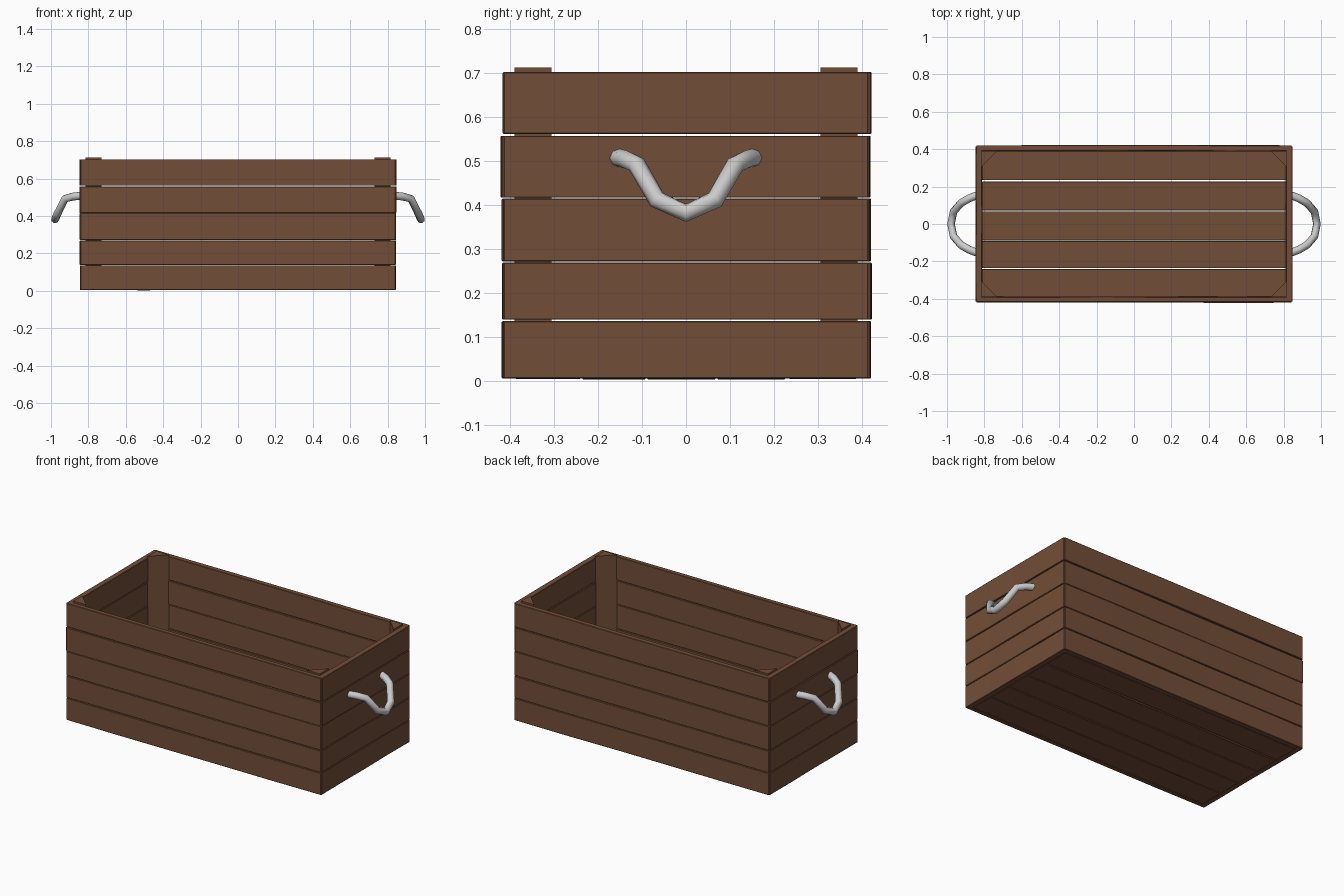
import bpy, bmesh, random
from mathutils import Vector

if "Cube" in bpy.data.objects:
    bpy.data.objects.remove(bpy.data.objects["Cube"])

random.seed(4)
wood = bpy.data.materials.new("brown_wood")
wood.diffuse_color = (0.17, 0.075, 0.038, 1)
wood.use_nodes = True
wood.node_tree.nodes["Principled BSDF"].inputs["Base Color"].default_value = wood.diffuse_color


def finish(bm, name, mat=wood):
    bmesh.ops.recalc_face_normals(bm, faces=bm.faces[:])
    me = bpy.data.meshes.new(name)
    bm.to_mesh(me)
    bm.free()
    ob = bpy.data.objects.new(name, me)
    bpy.context.collection.objects.link(ob)
    if mat:
        me.materials.append(mat)
    return ob


def plank(name, lo, hi, along, thin, cuts=4, warp=0.003):
    """Board between two corners, slightly warped across its thickness."""
    lo, hi = Vector(lo), Vector(hi)
    bm = bmesh.new()
    bmesh.ops.create_cube(bm, size=1)
    for v in bm.verts:
        v.co = Vector([(lo[i] + hi[i]) / 2 + v.co[i] * (hi[i] - lo[i]) for i in range(3)])
    length_edges = [e for e in bm.edges
                    if abs(e.verts[0].co[along] - e.verts[1].co[along]) > 1e-4]
    bmesh.ops.subdivide_edges(bm, edges=length_edges, cuts=cuts, use_grid_fill=True)
    shift = {}
    for v in bm.verts:
        key = round(v.co[along], 3)
        if lo[along] + 0.01 < key < hi[along] - 0.01:
            v.co[thin] += shift.setdefault(key, random.uniform(-warp, warp))
    ob = finish(bm, name)
    bev = ob.modifiers.new("soft_edges", 'BEVEL')
    bev.width, bev.segments, bev.limit_method = 0.002, 1, 'ANGLE'
    return ob


# Wall boards, five rows on each side
rows = [(0.005, 0.136), (0.139, 0.269), (0.272, 0.415), (0.417, 0.558), (0.562, 0.703)]
for i, (z0, z1) in enumerate(rows):
    for side, tag in ((-1, "front"), (1, "back")):
        y = sorted((side * 0.39, side * (0.418 + random.uniform(-0.002, 0.003))))
        plank(f"{tag}_board_{i + 1}", (-0.841, y[0], z0), (0.841, y[1], z1), 0, 1)
    for side, tag in ((-1, "left"), (1, "right")):
        x = sorted((side * 0.812, side * (0.844 + random.uniform(-0.001, 0.003))))
        plank(f"{tag}_board_{i + 1}", (x[0], -0.415, z0), (x[1], 0.415, z1), 1, 0, 3, 0.002)

# Floor boards
for i, (y0, y1) in enumerate([(-0.389, -0.24), (-0.236, -0.092), (-0.088, 0.068),
                              (0.072, 0.226), (0.234, 0.389)]):
    plank(f"floor_board_{i + 1}", (-0.812, y0, 0.004), (0.812, y1, 0.032), 0, 2)

# Triangular corner posts
for sx in (-1, 1):
    for sy in (-1, 1):
        bm = bmesh.new()
        tri = [(0.815, 0.391), (0.73, 0.391), (0.815, 0.306)]
        face = bm.faces.new([bm.verts.new((sx * x, sy * y, 0.03)) for x, y in tri])
        ext = bmesh.ops.extrude_face_region(bm, geom=[face])
        for v in ext["geom"]:
            if isinstance(v, bmesh.types.BMVert):
                v.co.z = 0.713
        finish(bm, f"{'left' if sx < 0 else 'right'}_{'front' if sy < 0 else 'back'}_corner_post")

# Drooping rope handles
half = [(0.835, 0.155, 0.508), (0.88, 0.138, 0.504), (0.925, 0.112, 0.492),
        (0.965, 0.066, 0.412)]
path = half + [(0.978, 0, 0.382)] + [(x, -y, z) for x, y, z in reversed(half)]
for sx, tag in ((-1, "left"), (1, "right")):
    cu = bpy.data.curves.new(f"{tag}_rope_handle", 'CURVE')
    cu.dimensions = '3D'
    cu.bevel_depth, cu.bevel_resolution = 0.021, 2
    cu.use_fill_caps = True
    sp = cu.splines.new('POLY')
    sp.points.add(len(path) - 1)
    for p, (x, y, z) in zip(sp.points, path):
        p.co = (sx * x, y, z, 1)
    sp.use_smooth = True
    bpy.context.collection.objects.link(bpy.data.objects.new(f"{tag}_rope_handle", cu))
